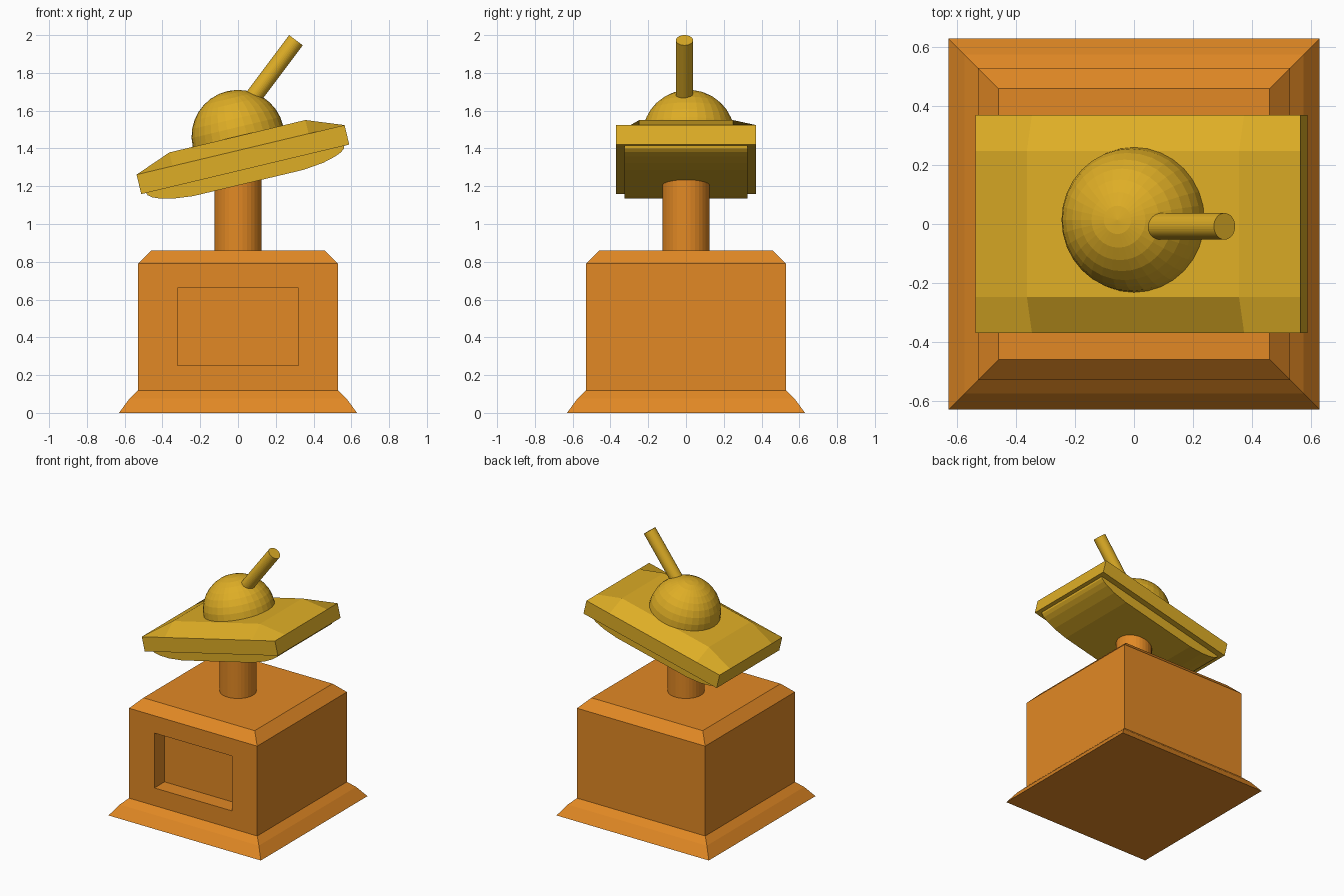
import bpy, bmesh, math
from mathutils import Matrix, Vector

if "Cube" in bpy.data.objects:
    bpy.data.objects.remove(bpy.data.objects["Cube"])


def material(name, rgb):
    m = bpy.data.materials.new(name)
    m.diffuse_color = (*rgb, 1)
    m.use_nodes = True
    m.node_tree.nodes["Principled BSDF"].inputs["Base Color"].default_value = m.diffuse_color
    return m


ORANGE = material("bronze_orange", (0.76, 0.25, 0.018))
GOLD = material("gold", (0.73, 0.42, 0.019))
TILT = math.radians(-13.4)


def finish(bm, name, mat, loc=(0, 0, 0), rot_y=0):
    bmesh.ops.recalc_face_normals(bm, faces=bm.faces)
    me = bpy.data.meshes.new(name)
    bm.to_mesh(me)
    bm.free()
    me.materials.append(mat)
    ob = bpy.data.objects.new(name, me)
    ob.location = loc
    ob.rotation_euler = (0, rot_y, 0)
    bpy.context.collection.objects.link(ob)
    return ob


def cylinder(name, mat, r, length, loc, rot_y=0, sides=32):
    bm = bmesh.new()
    bmesh.ops.create_cone(bm, cap_ends=True, segments=sides, radius1=r, radius2=r, depth=length)
    return finish(bm, name, mat, loc, rot_y)


# pedestal: square rings lofted up a profile of (half width, height)
bm = bmesh.new()
rings = []
for h, z in [(0.63, 0), (0.575, 0.075), (0.53, 0.118), (0.53, 0.79), (0.46, 0.86)]:
    rings.append([bm.verts.new((sx * h, sy * h, z)) for sx, sy in ((-1, -1), (1, -1), (1, 1), (-1, 1))])
for a, b in zip(rings, rings[1:]):
    for i in range(4):
        j = (i + 1) % 4
        bm.faces.new((a[i], a[j], b[j], b[i]))
bm.faces.new(rings[0][::-1])
bm.faces.new(rings[-1])
# recessed plaque panel on the front
bm.normal_update()
front = min(bm.faces, key=lambda f: f.normal.y)
bmesh.ops.inset_individual(bm, faces=[front], thickness=0.1)
for v in front.verts:
    v.co = (math.copysign(0.32, v.co.x), -0.53, 0.66 if v.co.z > 0.45 else 0.25)
panel = bmesh.ops.extrude_discrete_faces(bm, faces=[front])["faces"][0]
for v in panel.verts:
    v.co.y += 0.12
finish(bm, "pedestal", ORANGE)

# column
cylinder("column", ORANGE, 0.125, 0.42, (0, 0, 1.05))

# upper hull: slab cut in a 3 x 3 grid with the middle of the top raised
HULL = (0.026, 0, 1.341)
bm = bmesh.new()
bmesh.ops.create_cube(bm, size=1, matrix=Matrix.Diagonal((1.132, 0.74, 0.106, 1)))
for axis, d in (((1, 0, 0), 0.37), ((0, 1, 0), 0.248)):
    for s in (-1, 1):
        bmesh.ops.bisect_plane(bm, geom=bm.verts[:] + bm.edges[:] + bm.faces[:],
                               plane_co=Vector(axis) * d * s, plane_no=axis)
for v in bm.verts:
    if v.co.z > 0 and abs(v.co.x) < 0.4 and abs(v.co.y) < 0.3:
        v.co.z = 0.127
finish(bm, "upper_hull", GOLD, HULL, TILT)

# lower hull: rounded underside profile extruded across
half = [(0.54, -0.05), (0.535, -0.066), (0.515, -0.082), (0.48, -0.097), (0.41, -0.115), (0.3, -0.127)]
profile = half + [(-x, z) for x, z in reversed(half)]
bm = bmesh.new()
face = bm.faces.new([bm.verts.new((x, -0.325, z)) for x, z in profile])
ext = bmesh.ops.extrude_face_region(bm, geom=[face])["geom"]
bmesh.ops.translate(bm, vec=(0, 0.65, 0), verts=[g for g in ext if isinstance(g, bmesh.types.BMVert)])
finish(bm, "lower_hull", GOLD, HULL, TILT)

# dome turret: half a sphere, flat facets
bm = bmesh.new()
bmesh.ops.create_uvsphere(bm, u_segments=32, v_segments=16, radius=0.246)
bmesh.ops.bisect_plane(bm, geom=bm.verts[:] + bm.edges[:] + bm.faces[:],
                       plane_co=(0, 0, 0), plane_no=(0, 0, 1), clear_inner=True)
bmesh.ops.holes_fill(bm, edges=[e for e in bm.edges if e.is_boundary])
finish(bm, "turret_dome", GOLD, (0, 0.014, 1.464), TILT)

# barrel: leans towards +x
cylinder("barrel", GOLD, 0.045, 0.5, (0.307 - 0.15, -0.008, 1.973 - 0.2), math.atan2(0.6, 0.8))
